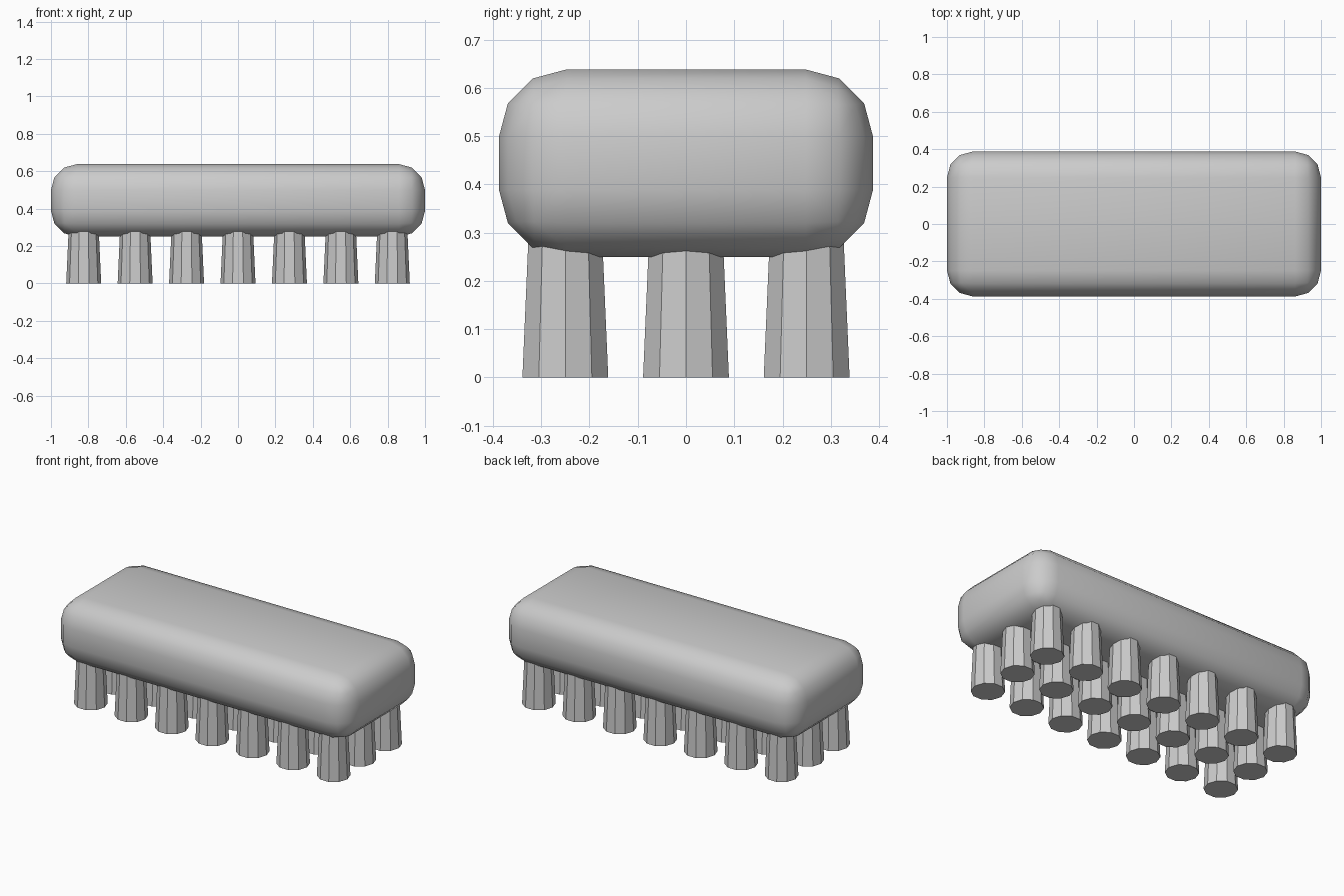
import bpy
import math

if "Cube" in bpy.data.objects:
    bpy.data.objects.remove(bpy.data.objects["Cube"], do_unlink=True)

grey = bpy.data.materials.new("light_grey")
grey.use_nodes = True
colour = (0.6, 0.6, 0.6, 1)
grey.diffuse_color = colour
grey.node_tree.nodes["Principled BSDF"].inputs["Base Color"].default_value = colour

BOTTOM, TOP = 0.25, 0.638

# Rounded slab
bpy.ops.mesh.primitive_cube_add(size=1, location=(0, 0, (BOTTOM + TOP) / 2))
slab = bpy.context.object
slab.name = "rounded_slab"
slab.scale = (2, 0.775, TOP - BOTTOM)
bpy.ops.object.transform_apply(location=False, rotation=False, scale=True)
bevel = slab.modifiers.new("rounding", "BEVEL")
bevel.width = 0.139
bevel.segments = 3
bpy.ops.object.modifier_apply(modifier=bevel.name)
bpy.ops.object.shade_smooth()
slab.data.materials.append(grey)


# Tapered ten-sided legs with a corner pointing along x
def add_leg(name, x, y, height=0.32):
    bpy.ops.mesh.primitive_cone_add(vertices=10, radius1=0.0935, radius2=0.079,
                                    depth=height, location=(x, y, height / 2),
                                    rotation=(0, 0, math.pi / 2))
    leg = bpy.context.object
    leg.name = name
    leg.data.materials.append(grey)


for row, y in zip(("front", "middle", "back"), (-0.25, 0, 0.25)):
    for i in range(7):
        add_leg(f"{row}_leg_{i + 1}", (i - 3) * 0.275, y)
